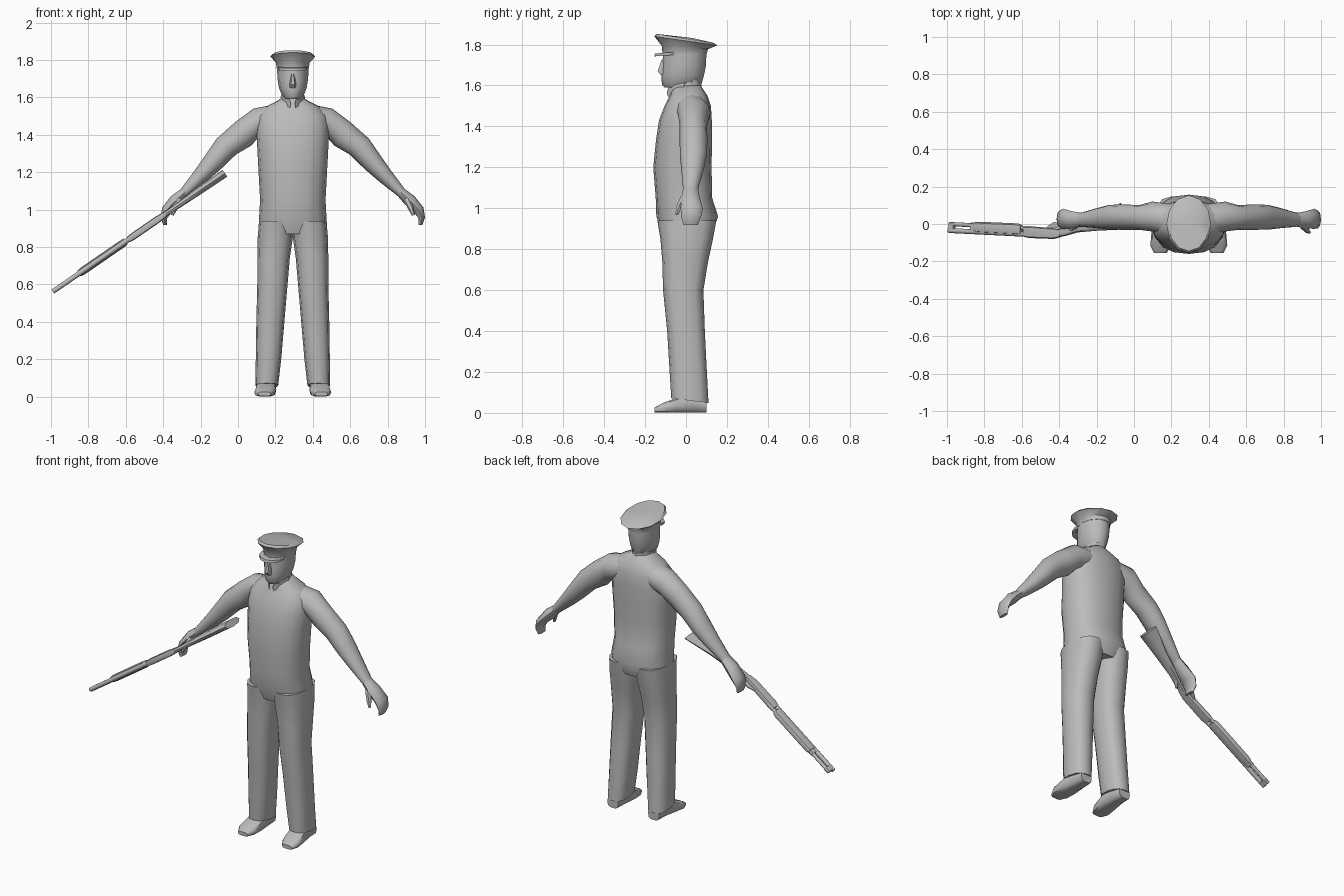
import bpy, bmesh, math
from mathutils import Vector

CX = 0.293  # centre line of the figure
grey = bpy.data.materials.new("plain grey")
grey.diffuse_color = (0.5, 0.5, 0.5, 1)


def loft(name, stations, n=12, p=1.0, ox=0.0, sx=1, angle=50):
    """Skin rings given as (centre, half axis u, half axis v); p < 1 squares them."""
    bm = bmesh.new()
    rings = []
    for c, u, v in stations:
        ring = []
        for i in range(n):
            a = 2 * math.pi * i / n
            cu = math.copysign(abs(math.cos(a)) ** p, math.cos(a))
            sv = math.copysign(abs(math.sin(a)) ** p, math.sin(a))
            q = Vector(c) + Vector(u) * cu + Vector(v) * sv
            ring.append(bm.verts.new((ox + sx * q.x, q.y, q.z)))
        rings.append(ring)
    for a, b in zip(rings, rings[1:]):
        for i in range(n):
            j = (i + 1) % n
            bm.faces.new((a[i], a[j], b[j], b[i]))
    bm.faces.new(rings[0])
    bm.faces.new(rings[-1])
    bmesh.ops.recalc_face_normals(bm, faces=bm.faces)
    me = bpy.data.meshes.new(name)
    bm.to_mesh(me)
    bm.free()
    me.materials.append(grey)
    ob = bpy.data.objects.new(name, me)
    bpy.context.collection.objects.link(ob)
    bpy.ops.object.select_all(action='DESELECT')
    ob.select_set(True)
    bpy.context.view_layer.objects.active = ob
    bpy.ops.object.shade_smooth_by_angle(angle=math.radians(angle))
    return ob


def level(z, x0, x1, y0, y1, tilt=0.0):
    """Horizontal station from its extents; tilt raises the back edge."""
    return (((x0 + x1) / 2, (y0 + y1) / 2, z),
            ((x1 - x0) / 2, 0, 0), (0, (y1 - y0) / 2, tilt))


def body(rows):
    return [level(z, -w, w, y0, y1) for z, w, y0, y1 in rows]


# torso from hips to neck
loft("torso", body([
    (0.87, 0.185, -0.115, 0.125), (0.96, 0.18, -0.145, 0.157),
    (1.05, 0.175, -0.148, 0.128), (1.20, 0.183, -0.16, 0.125),
    (1.33, 0.19, -0.147, 0.127), (1.43, 0.195, -0.132, 0.126),
    (1.50, 0.185, -0.105, 0.122), (1.55, 0.145, -0.08, 0.105),
    (1.58, 0.085, -0.07, 0.085), (1.60, 0.055, -0.062, 0.072)]),
    n=16, p=0.85, ox=CX)

# neck and head
loft("neck", body([(1.55, 0.06, -0.07, 0.075), (1.65, 0.055, -0.055, 0.075)]), ox=CX)
loft("head", body([
    (1.59, 0.042, -0.105, 0.03), (1.605, 0.056, -0.118, 0.075),
    (1.65, 0.074, -0.12, 0.088), (1.70, 0.082, -0.115, 0.098),
    (1.77, 0.085, -0.112, 0.10)]), ox=CX)
loft("nose", body([(1.65, 0.018, -0.125, -0.09), (1.67, 0.018, -0.142, -0.09),
                   (1.725, 0.008, -0.122, -0.09)]), n=6, ox=CX)

# peaked cap
loft("cap", [level(1.755, -0.086, 0.086, -0.115, 0.102),
             level(1.785, -0.09, 0.09, -0.118, 0.107, -0.008),
             level(1.818, -0.12, 0.12, -0.155, 0.153, -0.022),
             level(1.83, -0.108, 0.108, -0.145, 0.135, -0.022),
             level(1.836, -0.03, 0.03, -0.04, 0.03, -0.004)], ox=CX, angle=40)
loft("visor", [level(1.748, -0.076, 0.076, -0.155, 0.0, 0.006),
               level(1.762, -0.078, 0.078, -0.15, 0.0, 0.006)], ox=CX)

for side, s in (("right", -1), ("left", 1)):
    # trouser legs with the inner edge running down from the crotch
    loft(side + "_trouser_leg", [level(z, a, b, y0, y1, t) for z, a, b, y0, y1, t in [
        (0.94, 0.0, 0.18, -0.14, 0.148, 0), (0.85, 0.0, 0.188, -0.125, 0.132, 0),
        (0.74, 0.016, 0.19, -0.116, 0.108, 0), (0.60, 0.028, 0.19, -0.112, 0.085, 0),
        (0.40, 0.045, 0.195, -0.092, 0.092, 0), (0.20, 0.062, 0.198, -0.08, 0.102, 0),
        (0.06, 0.078, 0.2, -0.072, 0.11, -0.012)]], p=0.78, ox=CX, sx=s)

    # shoes
    loft(side + "_shoe", [
        ((0.14, 0.10, 0.035), (0.038, 0, 0), (0, 0, 0.035)),
        ((0.14, 0.03, 0.05), (0.048, 0, 0), (0, 0, 0.05)),
        ((0.144, -0.05, 0.037), (0.056, 0, 0), (0, 0, 0.037)),
        ((0.15, -0.115, 0.024), (0.056, 0, 0), (0, 0, 0.024)),
        ((0.152, -0.155, 0.014), (0.034, 0, 0), (0, 0, 0.012))],
        n=10, p=0.65, ox=CX, sx=s)

    # sleeves: x, z, y, half thickness, half depth, tilt of the ring
    loft(side + "_arm", [((x, y, z), (r * math.sin(t), 0, r * math.cos(t)), (0, d, 0))
                         for x, z, y, r, d, t in [
        (0.08, 1.49, 0.02, 0.075, 0.085, 0.0), (0.195, 1.465, 0.04, 0.077, 0.08, 0.2),
        (0.265, 1.405, 0.035, 0.076, 0.066, 0.6), (0.355, 1.337, 0.037, 0.067, 0.068, 0.9),
        (0.425, 1.255, 0.036, 0.056, 0.066, 0.85), (0.495, 1.178, 0.031, 0.043, 0.053, 0.8),
        (0.583, 1.088, 0.022, 0.026, 0.036, 0.8)]], ox=CX, sx=s)

    # hands and thumbs
    loft(side + "_hand", [
        ((0.57, 0.023, 1.10), (0.017, 0, 0.018), (0, 0.036, 0)),
        ((0.625, 0.022, 1.05), (0.026, 0, 0.022), (0, 0.046, 0)),
        ((0.672, 0.028, 1.0), (0.026, 0, 0.012), (0, 0.054, 0)),
        ((0.69, 0.025, 0.955), (0.017, 0, 0.003), (0, 0.048, 0)),
        ((0.683, 0.022, 0.918), (0.01, 0, 0), (0, 0.035, 0))], n=8, ox=CX, sx=s)
    loft(side + "_thumb", [
        ((0.605, -0.005, 1.06), (0.016, 0, 0.01), (0, 0.02, 0)),
        ((0.63, -0.032, 1.01), (0.014, 0, 0.006), (0, 0.016, 0)),
        ((0.645, -0.045, 0.97), (0.008, 0, 0.002), (0, 0.008, 0))], n=6, ox=CX, sx=s)

    # shirt collar flaps meeting in a V
    loft(side + "_collar", [
        ((0.058, -0.01, 1.60), (0.008, 0, 0), (0, 0, 0.02)),
        ((0.045, -0.06, 1.59), (0.008, 0.006, 0), (0, 0, 0.022)),
        ((0.016, -0.088, 1.565), (0.006, 0.006, 0), (0, 0, 0.022))], n=4, ox=CX, sx=s)


# long gun lying along a sloped line, its top towards the front
def gun_part(name, rows, n=8, p=1.0):
    """Rows hold x along the slope, y extents and half thickness."""
    loft(name, [((x, (y0 + y1) / 2, 0.565 + (x + 0.985) * 0.688),
                 (-0.567 * t, 0, 0.824 * t), (0, (y1 - y0) / 2, 0))
                for x, y0, y1, t in rows], n=n, p=p)


gun_part("gun_barrel", [(-0.99, -0.048, -0.022, 0.013), (-0.55, -0.07, -0.042, 0.014)])
gun_part("gun_magazine_tube", [(-0.97, -0.012, 0.010, 0.011), (-0.55, -0.035, -0.012, 0.011)])
gun_part("gun_muzzle_clamp", [(-0.985, -0.045, 0.012, 0.012), (-0.96, -0.045, 0.012, 0.012)], p=0.6)
gun_part("gun_barrel_clamp", [(-0.87, -0.045, 0.008, 0.012), (-0.85, -0.045, 0.008, 0.012)], p=0.6)
gun_part("gun_fore_grip", [(-0.85, -0.042, 0.01, 0.018), (-0.83, -0.048, 0.012, 0.021),
                           (-0.62, -0.06, 0.003, 0.021), (-0.60, -0.055, -0.005, 0.018)], p=0.8)
gun_part("gun_receiver", [(-0.585, -0.07, -0.012, 0.016), (-0.56, -0.075, -0.012, 0.019),
                          (-0.43, -0.08, -0.022, 0.019), (-0.39, -0.07, -0.03, 0.015)], p=0.6)
gun_part("gun_trigger_guard", [(-0.46, -0.03, -0.01, 0.005), (-0.43, -0.02, 0.012, 0.005),
                               (-0.39, -0.03, 0.01, 0.005)], n=6)
gun_part("gun_stock", [(-0.42, -0.075, -0.03, 0.015), (-0.36, -0.062, -0.018, 0.014),
                       (-0.30, -0.045, 0.008, 0.017), (-0.20, -0.036, 0.045, 0.02),
                       (-0.07, -0.03, 0.113, 0.022)], p=0.8)
